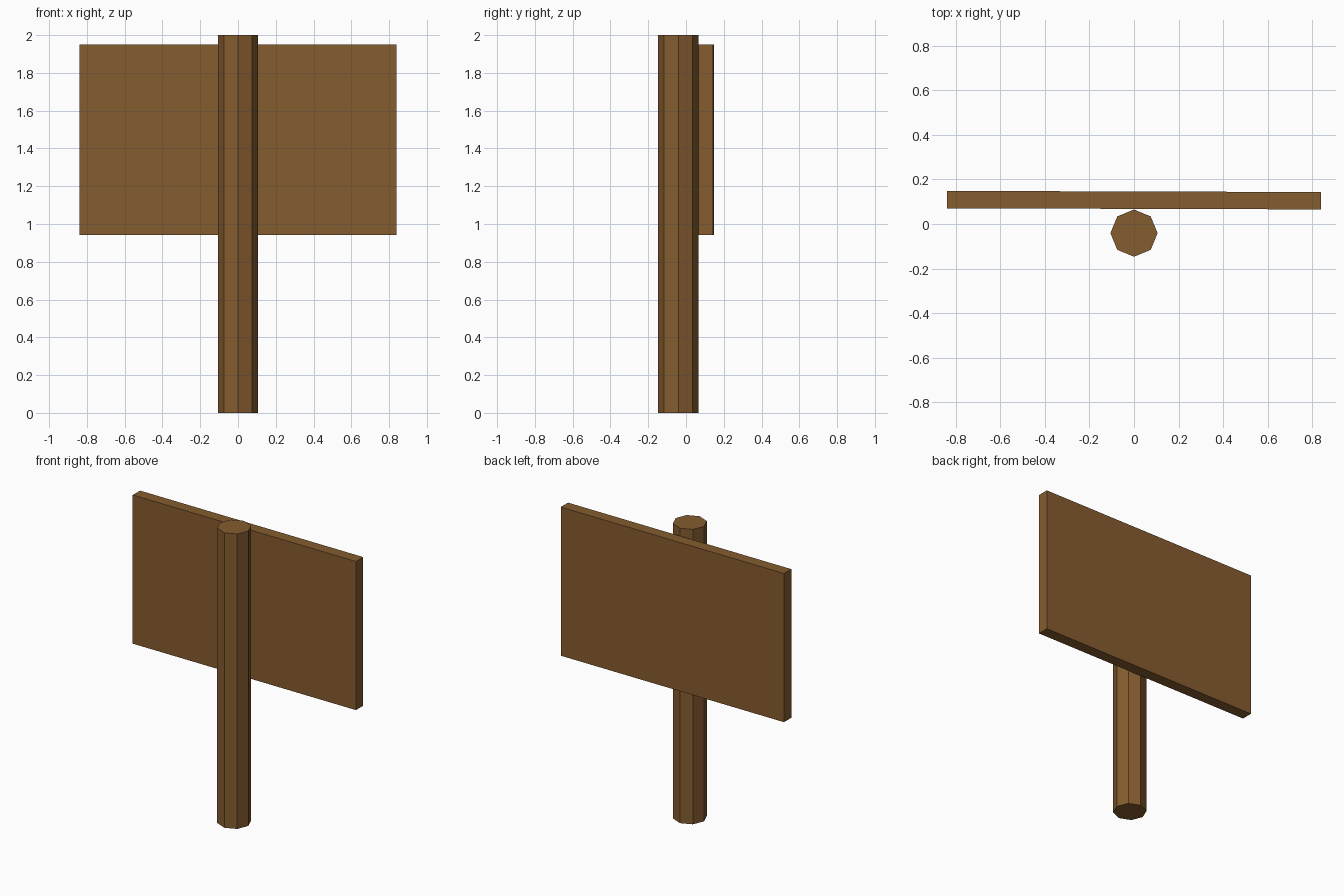
import bpy
import math

if "Cube" in bpy.data.objects:
    bpy.data.objects.remove(bpy.data.objects["Cube"])

# single brown wood colour
wood = bpy.data.materials.new("brown wood")
wood.diffuse_color = (0.235, 0.107, 0.029, 1.0)
wood.use_nodes = True
wood.node_tree.nodes["Principled BSDF"].inputs["Base Color"].default_value = wood.diffuse_color

# octagonal post, corners on the x and y axes
bpy.ops.mesh.primitive_cylinder_add(vertices=8, radius=0.106, depth=2.0,
                                    location=(0, -0.041, 1.0))
post = bpy.context.object
post.name = "post"
post.data.materials.append(wood)

# flat sign board behind the post, very slightly turned
bpy.ops.mesh.primitive_cube_add(size=1, location=(0, 0.107, 1.445),
                                rotation=(0, 0, -0.003))
board = bpy.context.object
board.name = "sign_board"
board.scale = (1.678, 0.078, 1.008)
board.data.materials.append(wood)
